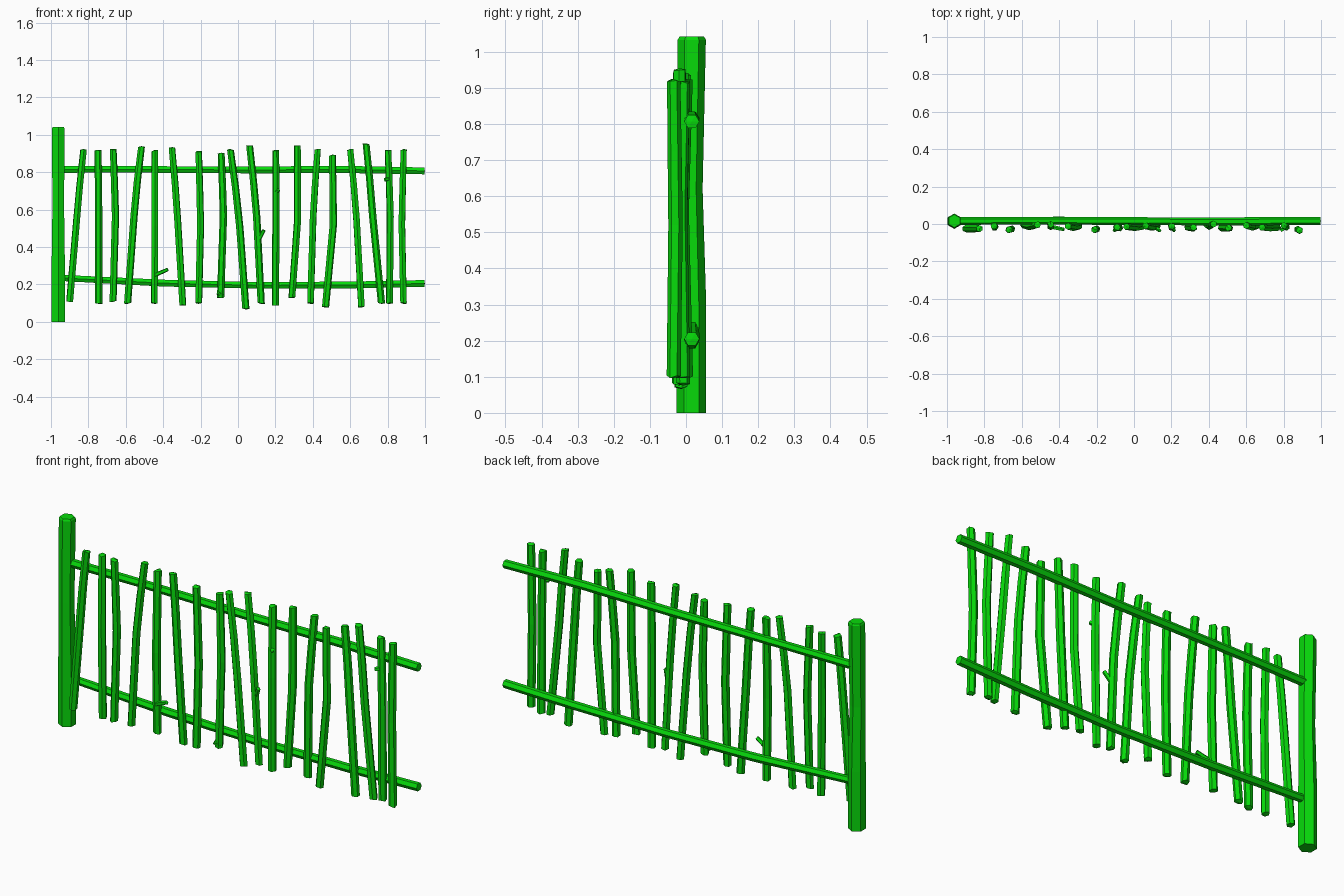
import bpy, bmesh, random
from math import pi
from mathutils import Vector, Matrix

random.seed(4)
if "Cube" in bpy.data.objects:
    bpy.data.objects.remove(bpy.data.objects["Cube"], do_unlink=True)

green = bpy.data.materials.new("leaf green")
green.use_nodes = True
color = (0.002, 0.7, 0.003, 1)
green.diffuse_color = color
green.node_tree.nodes["Principled BSDF"].inputs["Base Color"].default_value = color


def branch(name, path, radii, axis="Z", sides=6, bulge=0.004, twist=0.0, wobble=0.0):
    """Flat-faced branch whose rings lie square to the given axis."""
    bm = bmesh.new()
    path = [Vector(p) for p in path]
    along = {"Z": Vector((0, 0, 1)), "X": Vector((1, 0, 0))}.get(axis)
    if along is None:
        along = (path[-1] - path[0]).normalized()
    side = Vector((0, 1, 0))
    side = (side - along * side.dot(along)).normalized()
    rings = []
    for p, r in zip(path, radii):
        ring = []
        for i in range(sides):
            spoke = Matrix.Rotation(2 * pi * i / sides + twist, 3, along) @ side
            lift = along * random.uniform(-wobble, wobble)
            ring.append(bm.verts.new(p + spoke * r + lift))
        rings.append(ring)
    for a, b in zip(rings, rings[1:]):
        for i in range(sides):
            j = (i + 1) % sides
            bm.faces.new((a[i], a[j], b[j], b[i]))
    # Slightly bulging cut ends
    for ring, p, d in ((rings[0], path[0], -bulge), (rings[-1], path[-1], bulge)):
        tip = bm.verts.new(p + along * d)
        for i in range(sides):
            bm.faces.new((ring[i], ring[(i + 1) % sides], tip))
    bmesh.ops.recalc_face_normals(bm, faces=bm.faces)
    mesh = bpy.data.meshes.new(name)
    bm.to_mesh(mesh)
    bm.free()
    mesh.materials.append(green)
    obj = bpy.data.objects.new(name, mesh)
    bpy.context.collection.objects.link(obj)


# End post, narrower above the middle, with a lightly chamfered top
branch("end_post",
       [(-.961, .015, 0), (-.961, .015, .3), (-.961, .01, .62), (-.961, .016, 1.033), (-.961, .016, 1.042)],
       [.041, .041, .036, .039, .034], bulge=0)

# Two long rails
branch("upper_rail",
       [(-.95, .016, .815), (-.55, .018, .815), (.1, .015, .812), (.55, .014, .815), (.996, .016, .807)],
       [.021, .02, .021, .022, .021], axis="X", bulge=.003)
branch("lower_rail",
       [(-.95, .016, .235), (-.4, .018, .207), (.1, .015, .195), (.6, .014, .197), (.996, .016, .205)],
       [.019, .021, .02, .021, .021], axis="X", bulge=.003)

# Pickets: x at top, middle and bottom, top and bottom height, depth of the ends
pickets = [
    (-.826, -.863, -.9, .92, .11, -.025), (-.748, -.745, -.745, .915, .1, -.01),
    (-.667, -.655, -.668, .92, .11, -.03), (-.516, -.555, -.59, .935, .1, -.004),
    (-.445, -.445, -.447, .915, .1, -.002), (-.353, -.322, -.295, .93, .09, -.012),
    (-.21, -.2, -.21, .91, .1, -.03), (-.09, -.078, -.093, .9, .13, -.017),
    (-.04, .01, .042, .92, .07, -.014), (.062, .1, .124, .94, .1, -.01),
    (.202, .203, .2, .915, .09, -.012), (.318, .318, .288, .94, .13, -.018),
    (.426, .402, .388, .92, .1, 0), (.505, .51, .468, .89, .08, -.02),
    (.6, .634, .66, .92, .08, -.008), (.685, .72, .767, .95, .1, -.018),
    (.802, .814, .81, .915, .1, -.008), (.886, .876, .885, .92, .1, -.034),
]
for n, (top, mid, low, high, base, end_y) in enumerate(pickets):
    mid_y = (end_y - .024) / 2
    middle = (high + base) / 2 + random.uniform(0, .06)
    path = [(low, end_y, base),
            (mid, mid_y, middle),
            (mid + (top - mid) * .45, (mid_y + end_y) / 2, (middle + high) / 2),
            (top, end_y, high)]
    branch(f"picket_{n + 1}", path, [.0195, .02, .0195, .0185],
           twist=random.uniform(0, pi / 3), wobble=.004)

# Short twig stubs left on some pickets
twigs = [
    ((-.445, -.015, .25), (-.375, -.03, .28)),
    ((.11, -.015, .435), (.138, -.035, .49)),
    ((.812, -.015, .765), (.785, -.035, .76)),
    ((.2, -.018, .69), (.217, -.036, .705)),
    ((-.085, -.02, .14), (-.108, -.036, .155)),
]
for n, (start, end) in enumerate(twigs):
    branch(f"twig_{n + 1}", [start, end], [.012, .01], axis="path", sides=5, bulge=.002)
